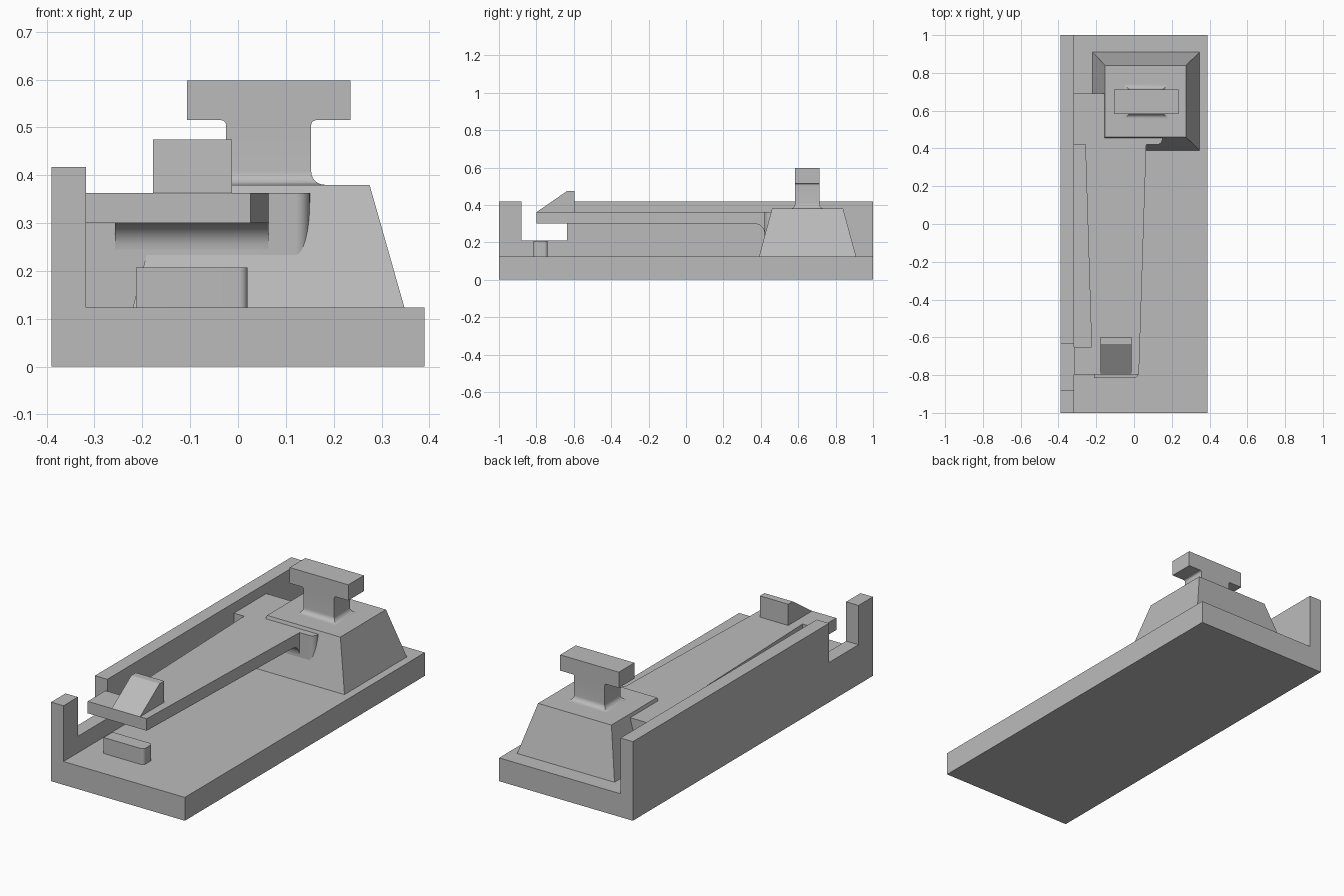
import bpy, bmesh, math
from mathutils import Vector

cube = bpy.data.objects.get("Cube")
if cube:
    bpy.data.objects.remove(cube, do_unlink=True)

grey = bpy.data.materials.new("plain grey")
grey.use_nodes = True
COLOUR = (0.5, 0.5, 0.5, 1)
grey.diffuse_color = COLOUR
grey.node_tree.nodes["Principled BSDF"].inputs["Base Color"].default_value = COLOUR


def finish(name, bm, smooth=False):
    bmesh.ops.recalc_face_normals(bm, faces=bm.faces)
    mesh = bpy.data.meshes.new(name)
    bm.to_mesh(mesh)
    bm.free()
    mesh.materials.append(grey)
    obj = bpy.data.objects.new(name, mesh)
    bpy.context.collection.objects.link(obj)
    if smooth:
        bpy.ops.object.select_all(action='DESELECT')
        obj.select_set(True)
        bpy.context.view_layer.objects.active = obj
        bpy.ops.object.shade_smooth_by_angle(angle=math.radians(30))
    return obj


def prism(name, axis, points, low, high, smooth=False):
    """Extrude a 2D outline along an axis; points are the other two axes in order."""
    def place(p, d):
        co = list(p)
        co.insert("xyz".index(axis), d)
        return Vector(co)
    bm = bmesh.new()
    face = bm.faces.new([bm.verts.new(place(p, low)) for p in points])
    moved = bmesh.ops.extrude_face_region(bm, geom=[face])["geom"]
    shift = place((0, 0), high - low)
    bmesh.ops.translate(bm, vec=shift, verts=[v for v in moved if isinstance(v, bmesh.types.BMVert)])
    return finish(name, bm, smooth)


def rect(x0, x1, y0, y1):
    return [(x0, y0), (x1, y0), (x1, y1), (x0, y1)]


def arc(cx, cy, r, start, end, steps=8):
    angles = [math.radians(start + (end - start) * i / steps) for i in range(steps + 1)]
    return [(cx + r * math.cos(a), cy + r * math.sin(a)) for a in angles]


def loft(name, sections, smooth=False):
    """Join rectangles (x0, x1, y0, y1, z) from bottom to top."""
    bm = bmesh.new()
    rings = [[bm.verts.new((x, y, s[4])) for x, y in rect(*s[:4])] for s in sections]
    for a, b in zip(rings, rings[1:]):
        for i in range(4):
            j = (i + 1) % 4
            bm.faces.new((a[i], a[j], b[j], b[i]))
    bm.faces.new(rings[0])
    bm.faces.new(rings[-1])
    return finish(name, bm, smooth)


FLOOR, WALL, ARM_LOW, ARM_TOP = 0.123, -0.318, 0.30, 0.363

# Base plate with side wall, notched near the front
base = prism("base_and_side_wall", "y",
             [(-0.39, 0), (0.39, 0), (0.39, FLOOR), (WALL, FLOOR), (WALL, 0.417), (-0.39, 0.417)], -1, 1)
cutter = prism("notch_cutter", "x", rect(-0.88, -0.635, 0.21, 0.6), -0.5, -0.25)
cutter.hide_render = True
mod = base.modifiers.new("notch", 'BOOLEAN')
mod.operation = 'DIFFERENCE'
mod.solver = 'EXACT'
mod.object = cutter
bpy.context.view_layer.objects.active = base
bpy.ops.object.modifier_apply(modifier=mod.name)
bpy.data.objects.remove(cutter, do_unlink=True)

# Tapered pedestal
loft("pedestal", [(-0.22, 0.348, 0.39, 0.91, FLOOR), (-0.153, 0.275, 0.46, 0.84, 0.38)])

# Block joining wall, arm and pedestal, rounded at its free corner
prism("arm_root_block", "z",
      [(WALL, 0.42)] + arc(0.12, 0.45, 0.03, -90, 0) + [(0.15, 0.69), (WALL, 0.69)],
      FLOOR, ARM_TOP, True)

# Tapered spring arm with a wider tip
prism("spring_arm", "z",
      [(WALL, -0.798), (0.026, -0.798), (0.065, 0.42), (-0.258, 0.42), (-0.225, -0.65), (WALL, -0.65)],
      ARM_LOW, ARM_TOP)
prism("arm_root_fillet", "x",
      arc(0.365, 0.245, 0.055, 90, 0) + [(0.44, 0.245), (0.44, ARM_LOW)], -0.257, 0.064, True)

# Ramped catch on the arm tip
prism("ramp_catch", "x",
      [(-0.797, ARM_TOP), (-0.635, 0.475), (-0.597, 0.475), (-0.597, ARM_TOP)], -0.178, -0.013)

# Stop block on the floor under the tip
prism("stop_block", "z",
      [(-0.213, -0.815)] + arc(0.003, -0.798, 0.017, -90, 0) + arc(0.003, -0.757, 0.017, 0, 90)
      + [(-0.213, -0.74)], FLOOR, 0.207, True)

# Post with a flared foot
R = 0.028
foot = []
for i in range(9):
    a = math.radians(90 * i / 8)
    grow = R * (1 - math.sin(a))
    foot.append((-0.025 - grow, 0.153 + grow, 0.583 - grow, 0.713 + grow, 0.38 + R * (1 - math.cos(a))))
foot.append((-0.025, 0.153, 0.583, 0.713, 0.505))
loft("post", foot, True)

# Crossbar head with small fillets where it meets the post
prism("crossbar_head", "y",
      arc(0.163, 0.505, 0.01, 180, 90, 5) + [(0.235, 0.515), (0.235, 0.598), (-0.107, 0.598), (-0.107, 0.515)]
      + arc(-0.035, 0.505, 0.01, 90, 0, 5), 0.583, 0.713, True)
